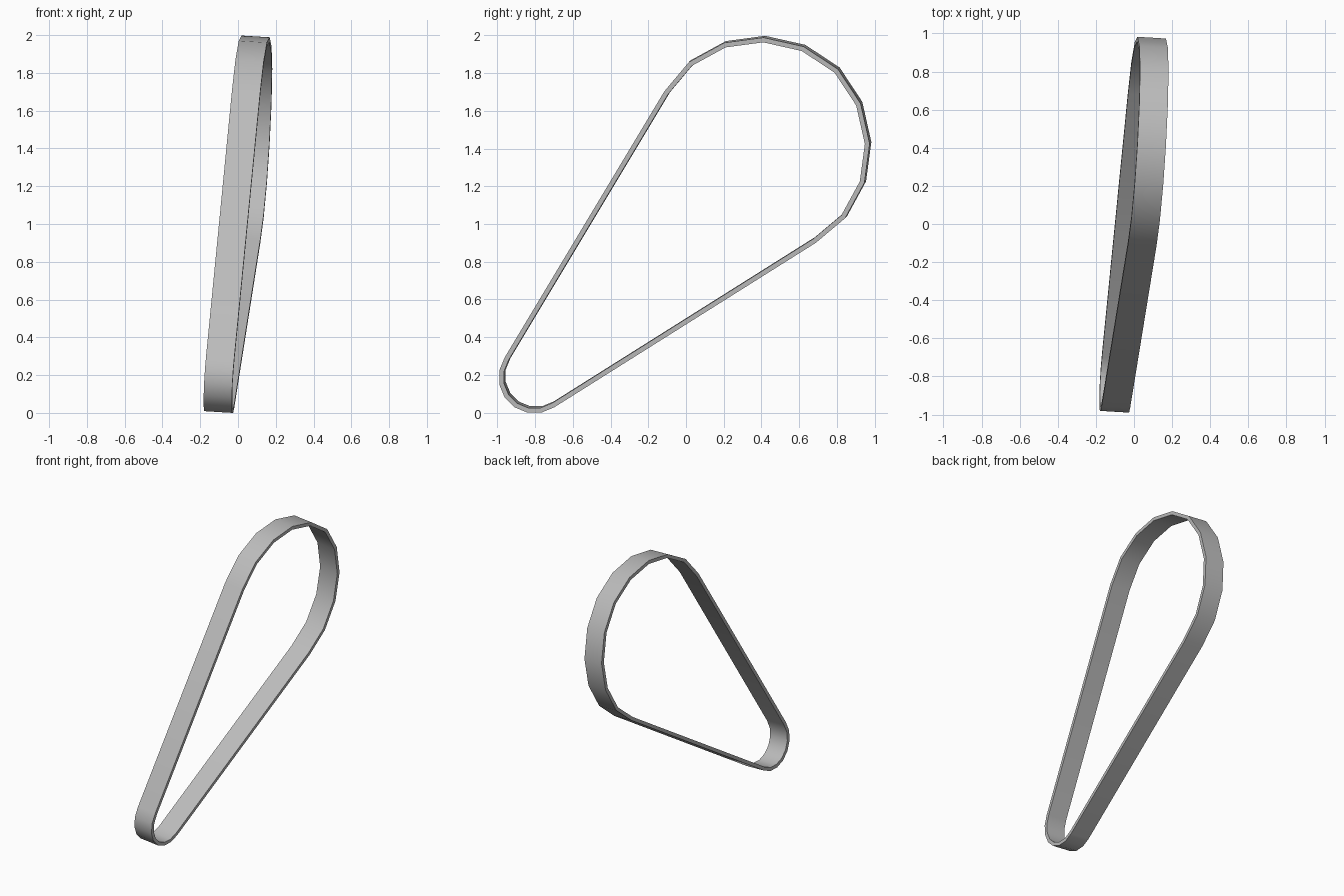
import bpy, bmesh
from math import cos, sin, radians
from mathutils import Vector

cube = bpy.data.objects.get("Cube")
if cube:
    bpy.data.objects.remove(cube, do_unlink=True)

TILT = 0.061       # sideways lean of the belt plane
WIDTH = 0.15
THICKNESS = 0.025

# Flat rubber colour
rubber = bpy.data.materials.new("grey rubber")
rubber.use_nodes = True
colour = (0.5, 0.5, 0.5, 1)
rubber.diffuse_color = colour
rubber.node_tree.nodes["Principled BSDF"].inputs["Base Color"].default_value = colour

# Large pulley wrap: half of the arc, mirrored across the belt's long axis
half = [(0.81, 1.825), (0.628, 1.945), (0.415, 1.993),
        (0.207, 1.965), (0.02, 1.863), (-0.11, 1.708)]
mirrored = [(z - 1.015, y + 1.015) for y, z in reversed(half[1:])]

# Small pulley wrap: eight evenly spaced points
radius = 0.19
small = [(-0.799 + radius * cos(radians(146.25 + 22.5 * i)),
          0.191 + radius * sin(radians(146.25 + 22.5 * i))) for i in range(8)]
outline = mirrored + half + small

# Belt band: sweep the outline across the leaning plane's normal
normal = Vector((1, -TILT, -TILT)).normalized()
bm = bmesh.new()
near, far = [], []
for y, z in outline:
    middle = Vector((TILT * (y + z - 1) + 0.007, y, z))
    near.append(bm.verts.new(middle + normal * WIDTH / 2))
    far.append(bm.verts.new(middle - normal * WIDTH / 2))
for i in range(len(outline)):
    j = (i + 1) % len(outline)
    bm.faces.new((far[i], far[j], near[j], near[i]))
mesh = bpy.data.meshes.new("drive_belt")
bm.to_mesh(mesh)
bm.free()
mesh.materials.append(rubber)
belt = bpy.data.objects.new("drive_belt", mesh)
bpy.context.collection.objects.link(belt)

# Belt thickness, grown inwards, with crisp rims
bpy.ops.object.select_all(action="DESELECT")
belt.select_set(True)
bpy.context.view_layer.objects.active = belt
shell = belt.modifiers.new("thickness", "SOLIDIFY")
shell.thickness = THICKNESS
shell.offset = -1
shell.use_even_offset = True
bpy.ops.object.modifier_apply(modifier=shell.name)
bpy.ops.object.shade_smooth_by_angle(angle=radians(35))
